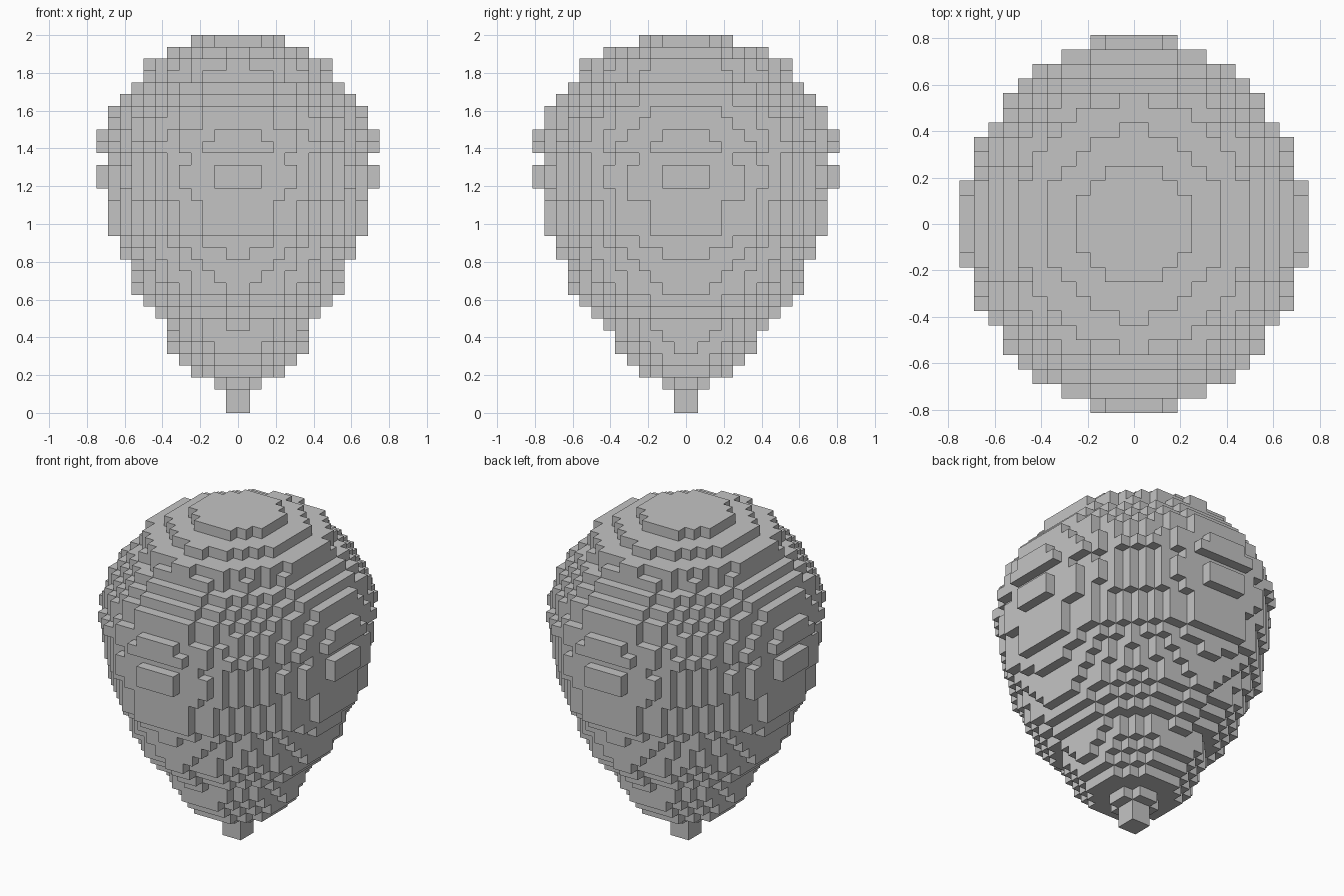
import bpy
import bmesh
import math

cube = bpy.data.objects.get("Cube")
if cube:
    bpy.data.objects.remove(cube, do_unlink=True)

VOXEL = 1 / 16
STRETCH = 1.085    # the body is slightly deeper than wide
ROUNDNESS = 1.86   # just under a true ellipse, pinched on the diagonals

# Radius of every layer in voxels, from the bottom up
STEM = [1, 1, 2]
BODY = [4, 4.8, 5.55, 5.9, 6.2, 7.1, 8, 8.8, 9.1, 9.4, 9.75, 10.35,
        11, 11, 11.1, 11.48, 11.75, 11.75, 11.45, 11.95, 11.75, 11.3, 11,
        10.2, 9.3, 8.4, 7.95, 6.2, 4]

grey = bpy.data.materials.new("plain grey")
grey.use_nodes = True
colour = (0.55, 0.55, 0.55, 1)
grey.diffuse_color = colour
grey.node_tree.nodes["Principled BSDF"].inputs["Base Color"].default_value = colour


def layer_cells(radius, level):
    """Grid cells whose centres lie inside one rounded layer."""
    reach = math.ceil(radius * STRETCH) + 1
    limit = radius ** ROUNDNESS
    for i in range(-reach, reach):
        for j in range(-reach, reach):
            x, y = abs(i + 0.5), abs(j + 0.5) / STRETCH
            if x ** ROUNDNESS + y ** ROUNDNESS <= limit:
                yield i, j, level


def build_voxels(name, radii, base):
    """Skin a stack of layers, keeping exposed faces only."""
    cells = set()
    for k, radius in enumerate(radii):
        cells.update(layer_cells(radius, base + k))
    bm = bmesh.new()
    verts = {}

    def corner(p):
        if p not in verts:
            verts[p] = bm.verts.new([c * VOXEL for c in p])
        return verts[p]

    for cell in sorted(cells):
        for axis in range(3):
            u, v = (axis + 1) % 3, (axis + 2) % 3
            for side in (0, 1):
                near = list(cell)
                near[axis] += 2 * side - 1
                if tuple(near) in cells:
                    continue
                quad = []
                for du, dv in ((0, 0), (1, 0), (1, 1), (0, 1)):
                    p = list(cell)
                    p[axis] += side
                    p[u] += du
                    p[v] += dv
                    quad.append(corner(tuple(p)))
                bm.faces.new(quad if side else quad[::-1])

    # Merge the flat areas into single faces
    bmesh.ops.dissolve_limit(bm, angle_limit=math.radians(1),
                             verts=bm.verts[:], edges=bm.edges[:])
    mesh = bpy.data.meshes.new(name)
    bm.to_mesh(mesh)
    bm.free()
    mesh.materials.append(grey)
    obj = bpy.data.objects.new(name, mesh)
    bpy.context.collection.objects.link(obj)
    return obj


build_voxels("stem", STEM, 0)
build_voxels("balloon_body", BODY, len(STEM))
